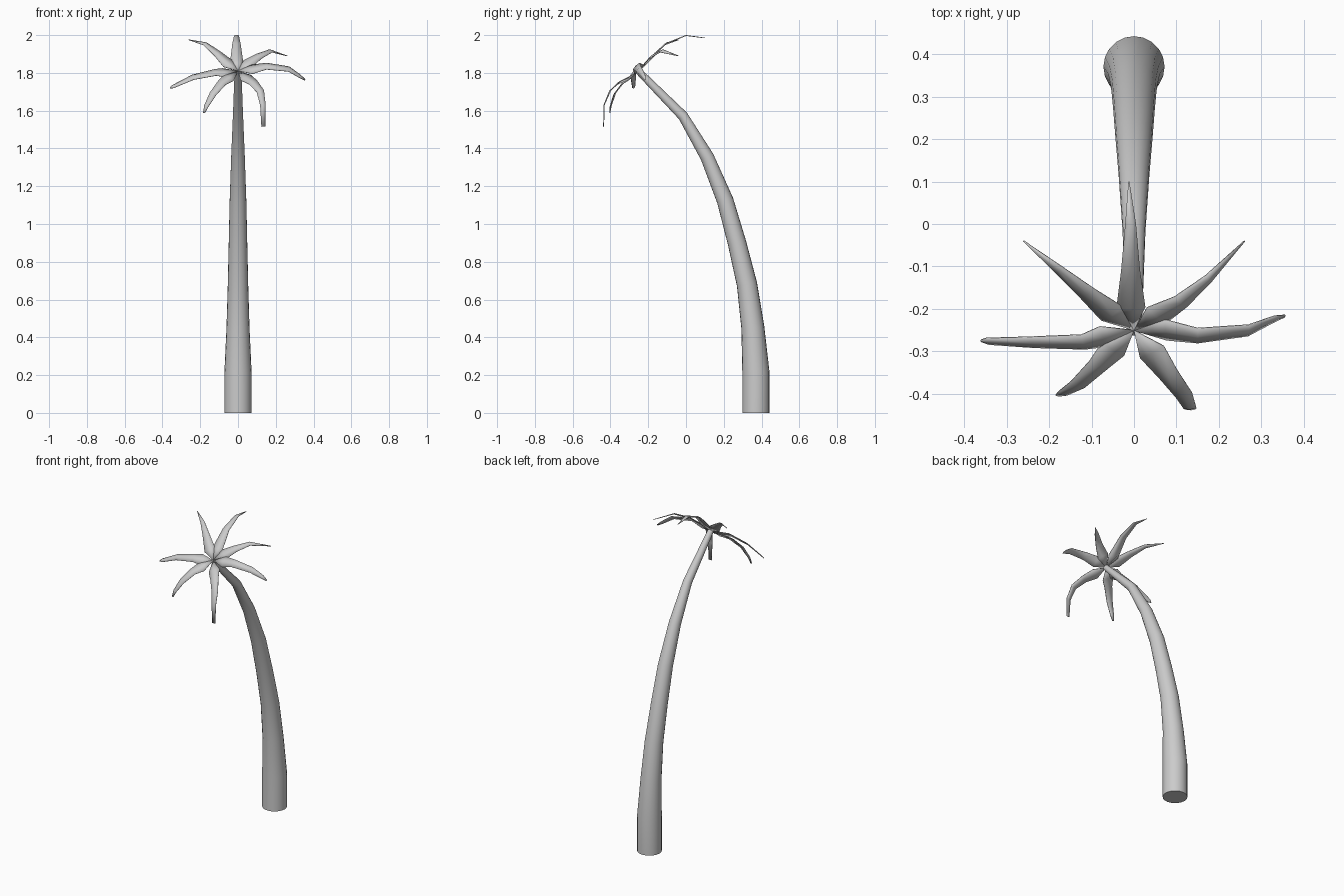
import bpy, bmesh, math
from mathutils import Vector

if "Cube" in bpy.data.objects:
    bpy.data.objects.remove(bpy.data.objects["Cube"])

SIDES = 20
HUB = Vector((0, -0.25, 1.81))
AXIS = Vector((0, -0.7, 0.71)).normalized()


def finish(bm, name):
    bmesh.ops.recalc_face_normals(bm, faces=bm.faces)
    mesh = bpy.data.meshes.new(name)
    bm.to_mesh(mesh)
    bm.free()
    obj = bpy.data.objects.new(name, mesh)
    bpy.context.collection.objects.link(obj)
    bpy.ops.object.select_all(action='DESELECT')
    bpy.context.view_layer.objects.active = obj
    obj.select_set(True)
    bpy.ops.object.shade_smooth_by_angle(angle=math.radians(40))
    return obj


# Trunk: tapering rings (y, z, radius) swept along a leaning path
path = [(0.37, 0, 0.072), (0.37, 0.215, 0.072), (0.354, 0.45, 0.061),
        (0.323, 0.68, 0.054), (0.27, 0.9, 0.049), (0.207, 1.125, 0.044),
        (0.112, 1.355, 0.036), (-0.016, 1.572, 0.027), (-0.25, 1.808, 0.018)]
bm = bmesh.new()
rings = []
for i, (y, z, r) in enumerate(path):
    a, b = path[max(i - 1, 0)], path[min(i + 1, len(path) - 1)]
    t = Vector((0, b[0] - a[0], b[1] - a[1])).normalized()
    side = Vector((1, 0, 0))
    up = t.cross(side)
    rings.append([bm.verts.new(Vector((0, y, z)) + r * (side * math.cos(k) + up * math.sin(k)))
                  for k in (2 * math.pi * j / SIDES for j in range(SIDES))])
for lo, hi in zip(rings, rings[1:]):
    for j in range(SIDES):
        k = (j + 1) % SIDES
        bm.faces.new((lo[j], lo[k], hi[k], hi[j]))
bm.faces.new(rings[0][::-1])
bm.faces.new(rings[-1])
finish(bm, "trunk")

# Fronds: centre line of each leaf from the crown outwards, then tip half width
fronds = {
    "back": ([(-0.01, -0.18, 1.885), (-0.008, -0.11, 1.955), (-0.008, 0, 1.999),
              (-0.012, 0.1, 1.985)], 0.001),
    "back_right": ([(0.05, -0.22, 1.85), (0.11, -0.185, 1.89), (0.175, -0.13, 1.918),
                    (0.26, -0.04, 1.89)], 0.001),
    "back_left": ([(-0.05, -0.215, 1.85), (-0.11, -0.165, 1.905), (-0.175, -0.11, 1.955),
                   (-0.26, -0.04, 1.975)], 0.001),
    "right": ([(0.06, -0.252, 1.82), (0.15, -0.265, 1.838), (0.27, -0.252, 1.822),
               (0.33, -0.225, 1.782), (0.355, -0.217, 1.763)], 0.004),
    "left": ([(-0.06, -0.265, 1.805), (-0.12, -0.28, 1.805), (-0.24, -0.28, 1.778),
              (-0.345, -0.277, 1.728), (-0.36, -0.275, 1.72)], 0.003),
    "front_left": ([(-0.04, -0.288, 1.783), (-0.085, -0.335, 1.75), (-0.133, -0.38, 1.69),
                    (-0.168, -0.4, 1.625), (-0.18, -0.404, 1.588)], 0.005),
    "front_right": ([(0.035, -0.295, 1.783), (0.08, -0.355, 1.752), (0.118, -0.405, 1.705),
                     (0.132, -0.435, 1.63), (0.134, -0.437, 1.515)], 0.01),
}
for name, (pts, tip) in fronds.items():
    pts = [Vector(p) for p in pts]
    # first point sits where neighbouring leaves meet
    pts[0] = HUB + (pts[0] - HUB).normalized() * 0.075
    bm = bmesh.new()
    hub = bm.verts.new(HUB)
    n = len(pts) - 1
    rows = []
    for i, p in enumerate(pts):
        tangent = (pts[min(i + 1, n)] - (pts[i - 1] if i else HUB)).normalized()
        side = AXIS.cross(tangent).normalized()
        keel = tangent.cross(side) * 0.15
        w = 0.034 + (tip - 0.034) * (i / n) ** 1.4
        if 0 < i < n:
            w *= 0.82
        rows.append([bm.verts.new(p + side * w - keel * w),
                     bm.verts.new(p),
                     bm.verts.new(p - side * w - keel * w)])
    bm.faces.new((hub, rows[0][1], rows[0][0]))
    bm.faces.new((hub, rows[0][2], rows[0][1]))
    for a, b in zip(rows, rows[1:]):
        for j in (0, 1):
            bm.faces.new((a[j], a[j + 1], b[j + 1], b[j]))
    leaf = finish(bm, name + "_frond")
    mod = leaf.modifiers.new("thickness", 'SOLIDIFY')
    mod.thickness = 0.003
    mod.offset = 0
